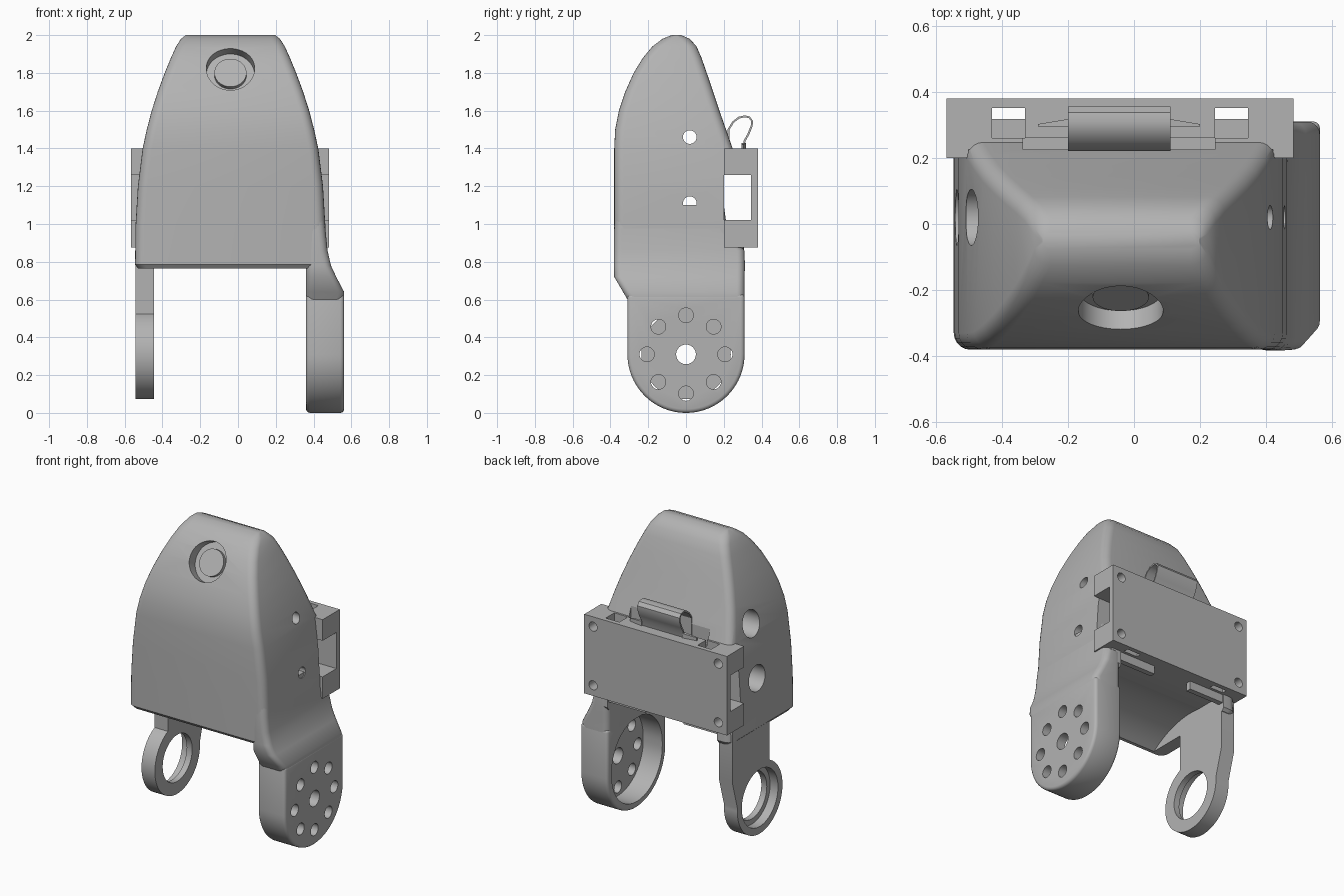
import bpy, bmesh, math
from mathutils import Vector, Matrix

if "Cube" in bpy.data.objects:
    bpy.data.objects.remove(bpy.data.objects["Cube"])

grey = bpy.data.materials.new("plain grey")
grey.use_nodes = True
grey.diffuse_color = (0.45, 0.45, 0.45, 1)
grey.node_tree.nodes["Principled BSDF"].inputs["Base Color"].default_value = grey.diffuse_color


def finish(name, bm):
    bmesh.ops.recalc_face_normals(bm, faces=bm.faces)
    mesh = bpy.data.meshes.new(name)
    bm.to_mesh(mesh)
    bm.free()
    mesh.materials.append(grey)
    ob = bpy.data.objects.new(name, mesh)
    bpy.context.collection.objects.link(ob)
    return ob


def box(name, x, y, z):
    bm = bmesh.new()
    bmesh.ops.create_cube(bm, size=1)
    for v in bm.verts:
        v.co = [lo + (c + 0.5) * (hi - lo) for c, (lo, hi) in zip(v.co, (x, y, z))]
    return finish(name, bm)


def rod(name, start, end, r, sides=48):
    start, end = Vector(start), Vector(end)
    d = end - start
    bm = bmesh.new()
    turn = d.to_track_quat("Z", "Y").to_matrix().to_4x4()
    bmesh.ops.create_cone(bm, cap_ends=True, segments=sides, radius1=r, radius2=r, depth=d.length,
                          matrix=Matrix.Translation((start + end) / 2) @ turn)
    return finish(name, bm)


def prism(name, outline, x0, x1):
    """Extrude a (y, z) outline along x."""
    bm = bmesh.new()
    face = bm.faces.new([bm.verts.new((x0, y, z)) for y, z in outline])
    grown = bmesh.ops.extrude_face_region(bm, geom=[face])["geom"]
    for v in grown:
        if isinstance(v, bmesh.types.BMVert):
            v.co.x = x1
    return finish(name, bm)


def loft(name, sections, radius):
    """Stack rounded rectangles given as (z, x0, x1, y0, y1)."""
    bm = bmesh.new()
    rings = []
    for z, x0, x1, y0, y1 in sections:
        r = min(radius, (y1 - y0) * 0.45, (x1 - x0) * 0.45)
        corners = [(x1 - r, y1 - r), (x0 + r, y1 - r), (x0 + r, y0 + r), (x1 - r, y0 + r)]
        ring = []
        for k, (cx, cy) in enumerate(corners):
            for i in range(6):
                a = math.radians(90 * k + 18 * i)
                ring.append(bm.verts.new((cx + r * math.cos(a), cy + r * math.sin(a), z)))
        rings.append(ring)
    for low, high in zip(rings, rings[1:]):
        for i in range(len(low)):
            j = (i + 1) % len(low)
            bm.faces.new((low[i], low[j], high[j], high[i]))
    bm.faces.new(rings[0])
    bm.faces.new(rings[-1])
    return finish(name, bm)


def hull(name, points):
    bm = bmesh.new()
    for p in points:
        bm.verts.new(p)
    bmesh.ops.convex_hull(bm, input=bm.verts)
    return finish(name, bm)


def apply(ob, mod):
    bpy.context.view_layer.objects.active = ob
    bpy.ops.object.modifier_apply(modifier=mod.name)


def cut(ob, *cutters):
    for c in cutters:
        c.hide_render = True
        mod = ob.modifiers.new("cut", "BOOLEAN")
        mod.operation, mod.solver, mod.object = "DIFFERENCE", "EXACT", c
        apply(ob, mod)
        bpy.data.objects.remove(c)


def arc(r, a0, a1, steps, cz):
    angles = [math.radians(a0 + (a1 - a0) * i / steps) for i in range(steps + 1)]
    return [(r * math.cos(a), cz + r * math.sin(a)) for a in angles]


MID = -0.04   # body centre in x
AXLE = 0.31   # height of the pivot axis

# Body profile: height, half width, front y, back y
profile = [(0.765, 0.49, -0.365, 0.295), (0.785, 0.505, -0.38, 0.31), (1.0, 0.502, -0.38, 0.30),
           (1.2, 0.49, -0.38, 0.28), (1.4, 0.465, -0.38, 0.247), (1.5, 0.443, -0.375, 0.212),
           (1.6, 0.417, -0.355, 0.177), (1.7, 0.385, -0.322, 0.144), (1.8, 0.348, -0.277, 0.11),
           (1.88, 0.315, -0.228, 0.082), (1.94, 0.288, -0.178, 0.056), (1.98, 0.262, -0.125, 0.02),
           (2.0, 0.237, -0.075, -0.025)]
body = loft("body", [(z, MID - hx, MID + hx, y0, y1) for z, hx, y0, y1 in profile], 0.05)

# Underside clearance and the rear seat for the cover
cut(body,
    rod("clearance", (-0.445, 0, AXLE), (0.36, 0, AXLE), 0.57, 96),
    box("rear_opening", (-0.445, 0.36), (0, 0.5), (0.5, 0.875)),
    box("cover_seat", (-0.8, 0.8), (0.225, 0.6), (0.875, 1.4)),
    box("latch_relief", (-0.335, 0.245), (0.225, 0.6), (1.3, 1.46)),
    box("cross_channel", (-0.8, 0.8), (0.2, 0.6), (1.02, 1.26)))
# Side screw holes, wide on one side and narrow on the other
for z in (1.11, 1.46):
    cut(body, rod("wide_hole", (-0.8, 0.02, z), (0.33, 0.02, z), 0.085),
        rod("narrow_hole", (0.2, 0.02, z), (0.8, 0.02, z), 0.036))
# Front port, square to the sloping face, with a disc inside
port = Vector((MID, -0.252, 1.818))
inward = Vector((0, 0.87, -0.49))
cut(body, rod("port_hole", port - inward * 0.15, port + inward * 0.06, 0.128))
rod("port_disc", port + inward * 0.08, port + inward * 0.035, 0.085)

# Thick arm: cup with a ring of bolt holes
arm = prism("thick_arm", arc(0.31, 180, 360, 40, AXLE) + [(0.31, 0.63), (-0.31, 0.63)], 0.36, 0.562)
mod = arm.modifiers.new("bevel", "BEVEL")
mod.width, mod.segments, mod.angle_limit = 0.02, 3, math.radians(50)
apply(arm, mod)
cut(arm, prism("cup_recess", arc(0.265, 180, 360, 36, AXLE) + arc(0.265, 0, 180, 36, AXLE + 0.03),
               0.2, 0.5),
    rod("axle_hole", (0.4, 0, AXLE), (0.7, 0, AXLE), 0.052))
for y, z in arc(0.207, 0, 315, 7, AXLE):
    cut(arm, rod("bolt_hole", (0.4, y, z), (0.7, y, z), 0.039, 32))

# Flared neck blending the thick arm into the body
loft("neck", [(0.6, 0.36, 0.56, -0.31, 0.31), (0.64, 0.36, 0.562, -0.333, 0.31),
              (0.72, 0.36, 0.52, -0.38, 0.31), (0.78, 0.36, 0.492, -0.382, 0.312),
              (0.86, 0.36, 0.474, -0.382, 0.309), (0.96, 0.36, 0.464, -0.381, 0.22),
              (1.1, 0.36, 0.45, -0.37, 0.2)], 0.04)

# Thin arm: strap ending in a bearing ring
ring_arc = arc(0.237, 115, 365, 48, AXLE)
thin = prism("thin_arm", ring_arc + [(0.29, 0.52), (0.29, 0.86), (-0.1, 0.86)], -0.543, -0.445)
cut(thin, rod("bearing_hole", (-0.7, 0, AXLE), (-0.3, 0, AXLE), 0.155),
    rod("bearing_seat", (-0.7, 0, AXLE), (-0.485, 0, AXLE), 0.19))

# Rear cover: panel with upper and lower rails
cover = box("rear_cover", (-0.567, 0.482), (0.2, 0.38), (0.875, 1.4))
cut(cover, box("window", (-0.8, 0.8), (0.1, 0.345), (1.02, 1.26)),
    box("rail_step", (-0.335, 0.245), (0.1, 0.26), (1.36, 1.5)),
    box("body_gap", (-0.5, 0.42), (0.1, 0.225), (0.8, 1.5)))
for x in (-0.38, 0.295):
    cut(cover, box("slot", (x - 0.05, x + 0.05), (0.26, 0.35), (1.2, 1.5)),
        box("slot_low", (x - 0.05, x + 0.05), (0.318, 0.35), (0.8, 1.3)))
for x in (-0.503, 0.417):
    for z in (0.945, 1.335):
        cut(cover, rod("screw_hole", (x, 0.25, z), (x, 0.5, z), 0.03, 32))

# Latch: bent spring strip with a tapered wing on each side
path = [(0.225, 1.36), (0.225, 1.5), (0.25, 1.54), (0.28, 1.563), (0.31, 1.57), (0.335, 1.565),
        (0.35, 1.545), (0.348, 1.52), (0.33, 1.475), (0.31, 1.44), (0.3, 1.37)]
bm = bmesh.new()
pairs = [[bm.verts.new((x, y, z)) for x in (-0.2, 0.11)] for y, z in path]
for a, b in zip(pairs, pairs[1:]):
    bm.faces.new((a[0], a[1], b[1], b[0]))
latch = finish("latch_strip", bm)
mod = latch.modifiers.new("thickness", "SOLIDIFY")
mod.thickness, mod.offset = 0.01, 0
apply(latch, mod)
for side in (-1, 1):
    root, tip = -0.045 + side * 0.15, -0.045 + side * 0.245
    hull("latch_wing", [(root, y, z) for y in (0.295, 0.318) for z in (1.38, 1.43)]
         + [(tip, y, z) for y in (0.295, 0.302) for z in (1.38, 1.42)])
# Lips hanging under the cover
for x0, x1 in ((-0.45, -0.19), (0.09, 0.365)):
    box("lower_lip", (x0, x1), (0.265, 0.3), (0.82, 0.9))

for ob in bpy.context.scene.objects:
    ob.select_set(ob.type == "MESH")
    if ob.type == "MESH":
        bpy.context.view_layer.objects.active = ob
bpy.ops.object.shade_smooth_by_angle(angle=math.radians(32))
